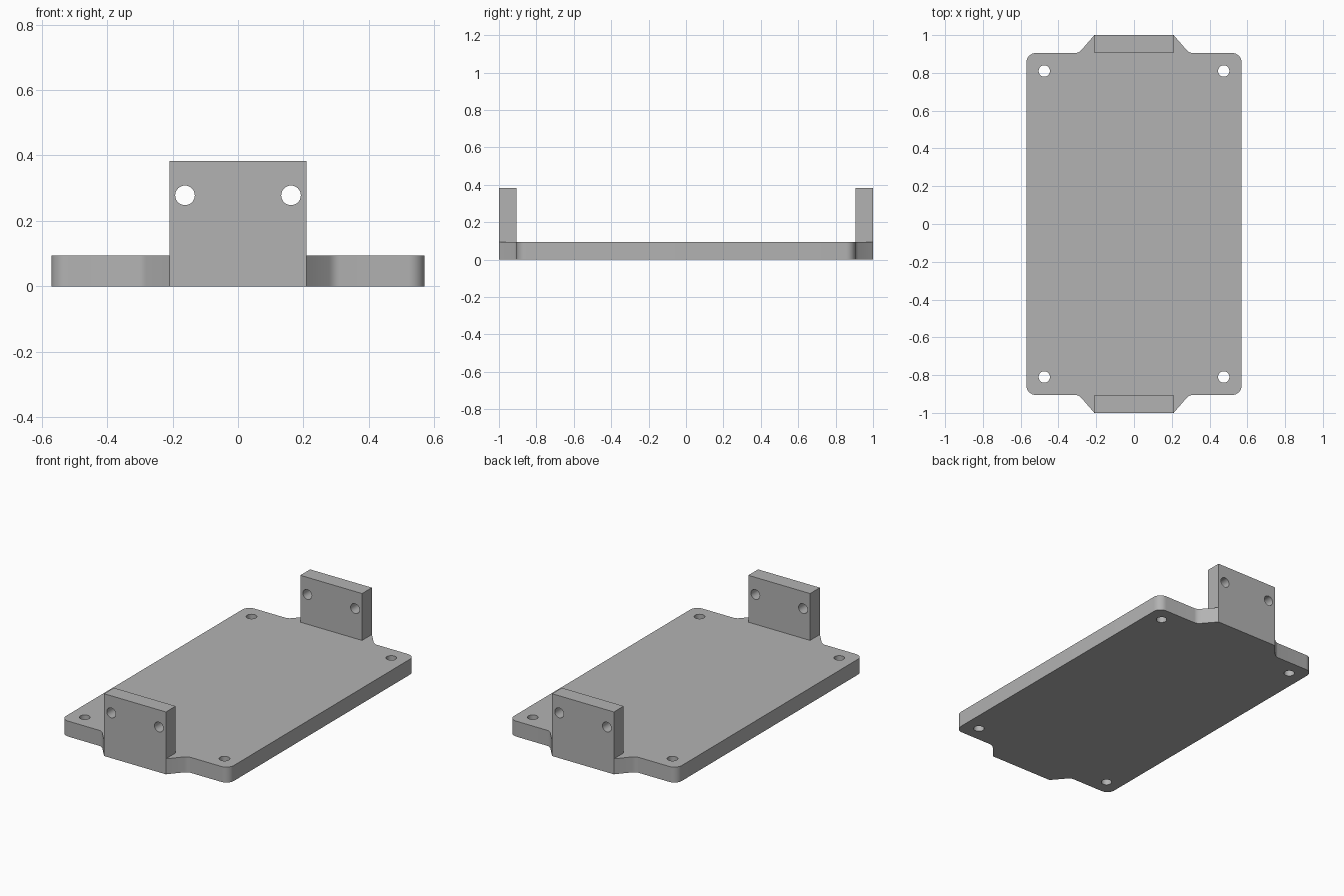
import bpy
import bmesh
from math import cos, sin, pi, radians
from mathutils import Matrix

if "Cube" in bpy.data.objects:
    bpy.data.objects.remove(bpy.data.objects["Cube"], do_unlink=True)

HALF_W, HALF_L, THICK = 0.57, 0.905, 0.095
LUG_W, LUG_TOP = 0.21, 0.383
CORNER = 0.05

grey = bpy.data.materials.new("plain grey")
grey.use_nodes = True
grey.diffuse_color = (0.45, 0.45, 0.45, 1)
grey.node_tree.nodes["Principled BSDF"].inputs["Base Color"].default_value = grey.diffuse_color


def prism(name, outline, z0, z1):
    """Extrude a closed xy outline from z0 to z1."""
    bm = bmesh.new()
    face = bm.faces.new([bm.verts.new((x, y, z0)) for x, y in outline])
    ext = bmesh.ops.extrude_face_region(bm, geom=[face])
    tops = [v for v in ext["geom"] if isinstance(v, bmesh.types.BMVert)]
    bmesh.ops.translate(bm, verts=tops, vec=(0, 0, z1 - z0))
    bmesh.ops.recalc_face_normals(bm, faces=bm.faces)
    mesh = bpy.data.meshes.new(name)
    bm.to_mesh(mesh)
    bm.free()
    mesh.materials.append(grey)
    obj = bpy.data.objects.new(name, mesh)
    bpy.context.collection.objects.link(obj)
    return obj


def drill(obj, centres, axis, radius=0.03):
    """Cut round holes along z or y, then shade the curved walls smooth."""
    bm = bmesh.new()
    for centre in centres:
        mat = Matrix.Translation(centre)
        if axis == "y":
            mat = mat @ Matrix.Rotation(radians(90), 4, "X")
        bmesh.ops.create_cone(bm, cap_ends=True, segments=32, radius1=radius,
                              radius2=radius, depth=0.3, matrix=mat)
    mesh = bpy.data.meshes.new("hole_cutter")
    bm.to_mesh(mesh)
    bm.free()
    mesh.materials.append(grey)
    cutter = bpy.data.objects.new("hole_cutter", mesh)
    cutter.hide_render = True
    bpy.context.collection.objects.link(cutter)
    mod = obj.modifiers.new("holes", "BOOLEAN")
    mod.operation, mod.solver, mod.object = "DIFFERENCE", "EXACT", cutter
    bpy.ops.object.select_all(action="DESELECT")
    bpy.context.view_layer.objects.active = obj
    obj.select_set(True)
    bpy.ops.object.modifier_apply(modifier=mod.name)
    bpy.data.objects.remove(cutter, do_unlink=True)
    bpy.ops.object.shade_smooth_by_angle(angle=radians(30))


# Base plate: one quarter outline with rounded corner and flared neck, mirrored
quarter = [(HALF_W - CORNER + CORNER * cos(a), HALF_L - CORNER + CORNER * sin(a))
           for a in (i * pi / 16 for i in range(9))]
quarter += [(0.31, HALF_L), (0.299, 0.907), (0.289, 0.912), (0.279, 0.92), (LUG_W, 1)]
half = quarter + [(-x, y) for x, y in reversed(quarter)]
plate = prism("base_plate", half + [(-x, -y) for x, y in half], 0, THICK)
drill(plate, [(sx * 0.475, sy * 0.81, THICK / 2) for sx in (-1, 1) for sy in (-1, 1)], "z")

# Upright mounting lugs at both ends
for name, s in (("front_lug", -1), ("back_lug", 1)):
    outline = [(-LUG_W, s * HALF_L), (LUG_W, s * HALF_L), (LUG_W, s), (-LUG_W, s)]
    lug = prism(name, outline, THICK, LUG_TOP)
    drill(lug, [(sx * 0.162, s * 0.95, 0.278) for sx in (-1, 1)], "y")
